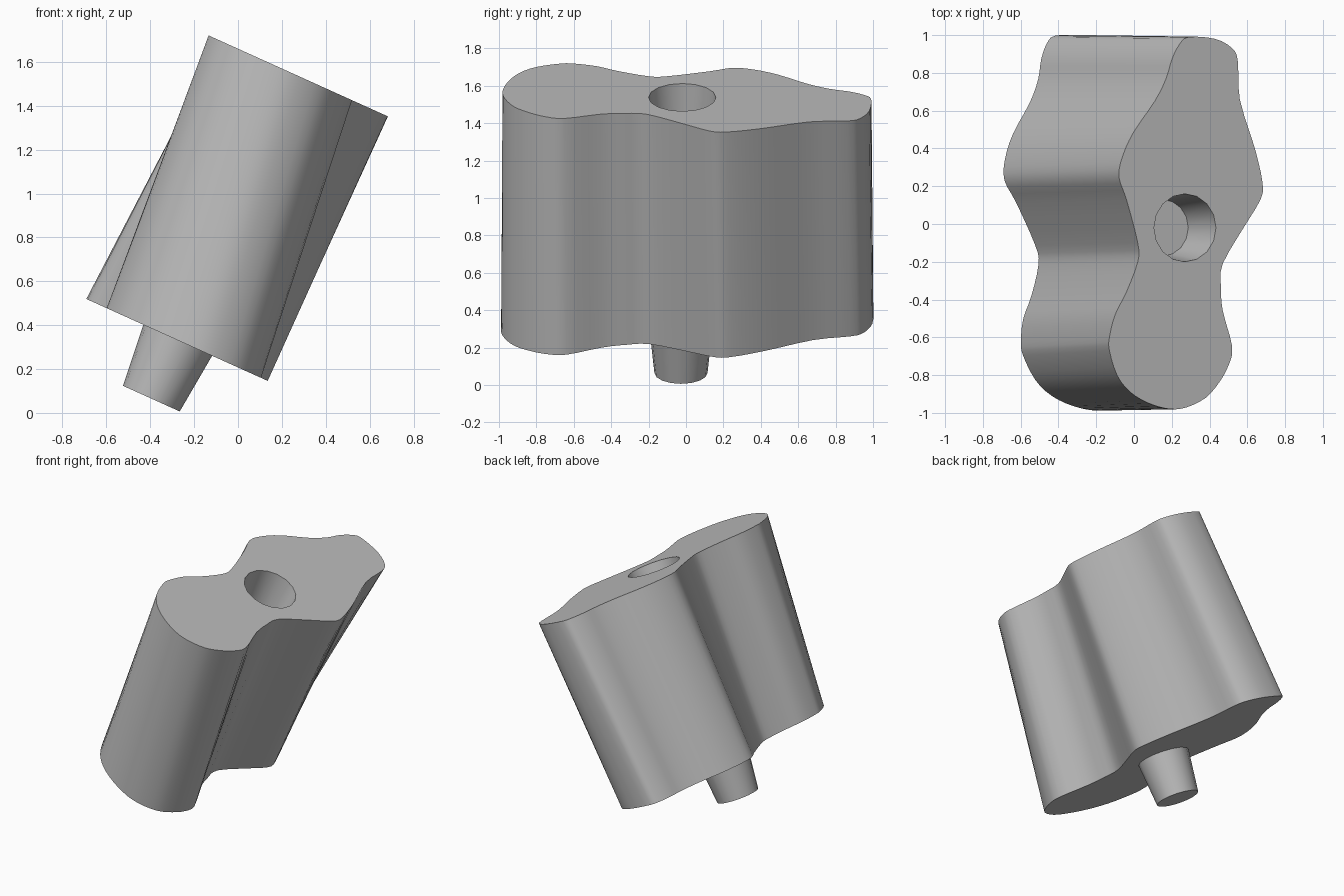
import bpy
import bmesh
import math
from mathutils import Vector, Matrix

default = bpy.data.objects.get("Cube")
if default:
    bpy.data.objects.remove(default, do_unlink=True)

TILT = math.radians(24.3)
SLOPE = math.tan(TILT)
AXIS = Vector((math.sin(TILT), 0, math.cos(TILT)))

grey = bpy.data.materials.new("plain grey")
grey.use_nodes = True
colour = (0.5, 0.5, 0.5, 1)
grey.diffuse_color = colour
grey.node_tree.nodes["Principled BSDF"].inputs["Base Color"].default_value = colour

# Upper outline seen from above, clockwise from the back end
OUTLINE = [
    (.29, .99), (.43, .98), (.52, .93), (.55, .86), (.56, .66), (.64, .4),
    (.68, .22), (.67, .13), (.58, -.02), (.47, -.21), (.46, -.33), (.47, -.46),
    (.52, -.65), (.5, -.75), (.45, -.84), (.38, -.92), (.28, -.97), (.19, -.98),
    (.08, -.95), (-.02, -.89), (-.09, -.8), (-.13, -.67), (-.13, -.6),
    (-.1, -.48), (-.04, -.36), (.02, -.2), (.02, -.1), (-.04, .13), (-.08, .25),
    (-.06, .36), (0, .49), (.11, .65), (.17, .77), (.2, .87), (.24, .95),
]


def smooth_loop(points, steps):
    """Closed spline passing through every point."""
    pts = [Vector(p) for p in points]
    n = len(pts)
    result = []
    for i in range(n):
        a, b, c, d = (pts[(i + k) % n] for k in (-1, 0, 1, 2))
        for s in range(steps):
            t = s / steps
            result.append(b + (c - a) * t / 2
                          + (a - b * 2.5 + c * 2 - d / 2) * t * t
                          + ((b - c) * 3 + d - a) * t ** 3 / 2)
    return result


def lower_point(p):
    """Lower outline: the upper one slightly widened, turned and moved."""
    off = p.x - .25
    return Vector((.25 + off * 1.06 - .545 - .165 * p.y, p.y * 1.005 + .06 * off))


def ring(bm, centre, radius, sides=16):
    frame = Matrix.Translation(centre) @ Matrix.Rotation(TILT, 4, 'Y')
    return [bm.verts.new(frame @ Vector((radius * math.cos(a), radius * math.sin(a), 0)))
            for a in (math.tau * i / sides for i in range(sides))]


def walls(bm, low, high):
    for i in range(len(low)):
        j = (i + 1) % len(low)
        bm.faces.new((low[i], low[j], high[j], high[i]))


def loop_edges(bm, verts):
    return [bm.edges.get((v, verts[i - 1])) for i, v in enumerate(verts)]


def finish(bm, name):
    bmesh.ops.recalc_face_normals(bm, faces=bm.faces)
    mesh = bpy.data.meshes.new(name)
    bm.to_mesh(mesh)
    bm.free()
    mesh.materials.append(grey)
    obj = bpy.data.objects.new(name, mesh)
    bpy.context.collection.objects.link(obj)
    bpy.ops.object.select_all(action='DESELECT')
    obj.select_set(True)
    bpy.context.view_layer.objects.active = obj
    bpy.ops.object.shade_smooth_by_angle(angle=math.radians(30))
    return obj


# Body: leaning lobed block with a tapered socket in its upper face
bm = bmesh.new()
plan = smooth_loop(OUTLINE, 3)
top = [bm.verts.new((p.x, p.y, 1.66 - SLOPE * p.x)) for p in plan]
bottom = [bm.verts.new((q.x, q.y, .207 - SLOPE * q.x)) for q in map(lower_point, plan)]
walls(bm, bottom, top)
bm.faces.new(bottom)

mouth = Vector((.27, -.02, 1.66 - SLOPE * .27))
rim = ring(bm, mouth, .18)
floor = ring(bm, mouth - AXIS * .29, .15)
walls(bm, floor, rim)
bm.faces.new(floor)
bmesh.ops.triangle_fill(bm, use_beauty=True, normal=AXIS,
                        edges=loop_edges(bm, top) + loop_edges(bm, rim))
finish(bm, "lobed_body")

# Peg: tapered plug below the body
bm = bmesh.new()
tip = Vector((-.395, -.027, .065))
end = ring(bm, tip, .142)
root = ring(bm, tip + AXIS * .31, .174)
walls(bm, end, root)
bm.faces.new(end)
bm.faces.new(root)
finish(bm, "tapered_peg")
